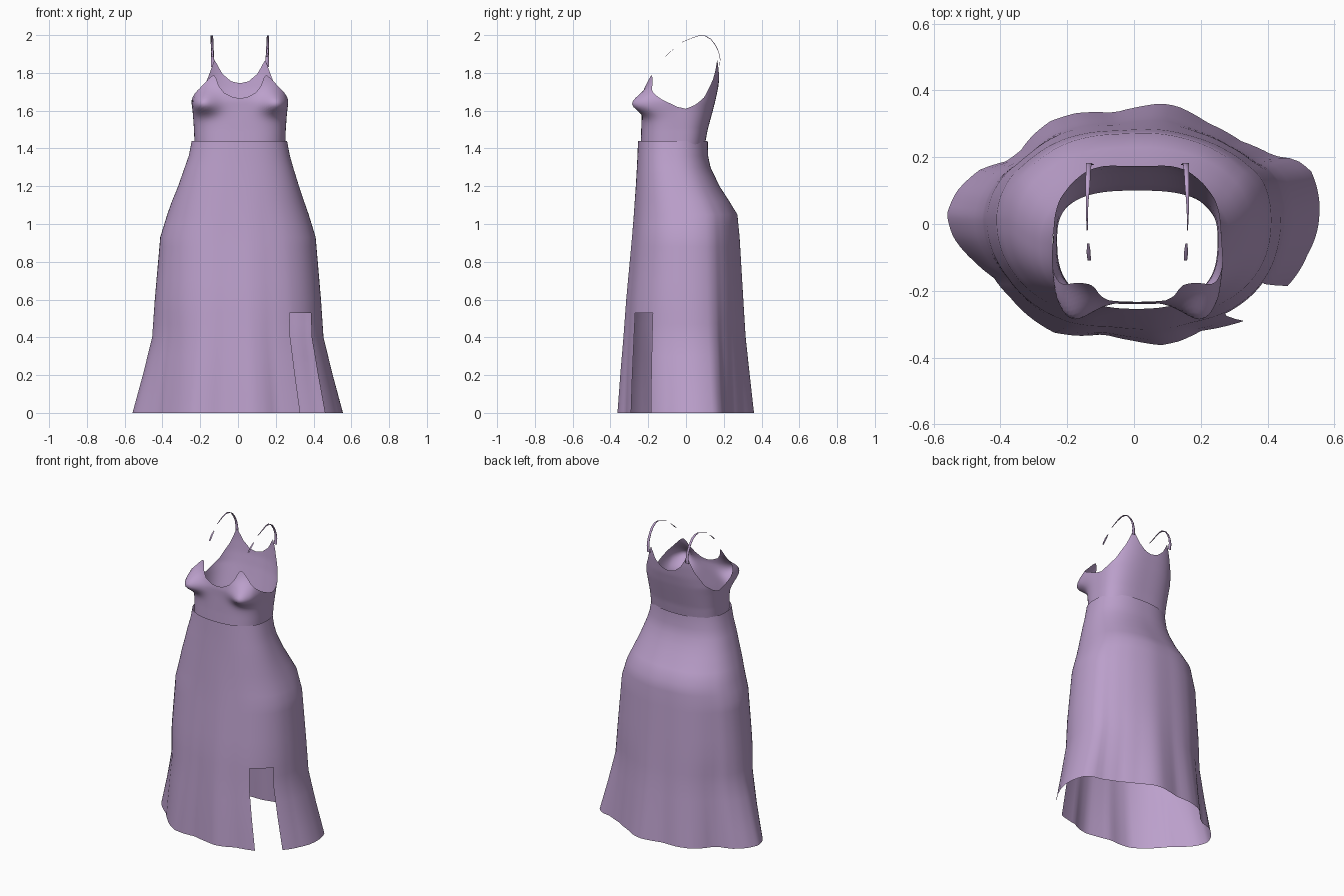
import bpy, bmesh, math
from mathutils import Vector

if "Cube" in bpy.data.objects:
    bpy.data.objects.remove(bpy.data.objects["Cube"])

mauve = bpy.data.materials.new("mauve fabric")
mauve.diffuse_color = (0.50, 0.35, 0.60, 1)
mauve.use_nodes = True
mauve.node_tree.nodes["Principled BSDF"].inputs["Base Color"].default_value = mauve.diffuse_color


def table(rows, v):
    """Piecewise linear lookup; rows are sorted by their first value."""
    if v <= rows[0][0]:
        return rows[0][1:]
    for a, b in zip(rows, rows[1:]):
        if v <= b[0]:
            f = (v - a[0]) / (b[0] - a[0])
            return tuple(p + (q - p) * f for p, q in zip(a[1:], b[1:]))
    return rows[-1][1:]


def squircle(ang, a, b, n):
    """Point of a superellipse in the direction ang."""
    c, s = math.cos(ang), math.sin(ang)
    r = (abs(c / a) ** n + abs(s / b) ** n) ** (-1 / n)
    return r * c, r * s


def loft(name, rings, keep=lambda i, j: True):
    """Closed rings of points joined into an open shell."""
    bm = bmesh.new()
    vs = [[bm.verts.new(p) for p in ring] for ring in rings]
    n = len(rings[0])
    for j in range(len(rings) - 1):
        for i in range(n):
            if keep(i, j):
                k = (i + 1) % n
                bm.faces.new((vs[j][i], vs[j][k], vs[j + 1][k], vs[j + 1][i]))
    bmesh.ops.delete(bm, geom=[v for v in bm.verts if not v.link_faces], context='VERTS')
    me = bpy.data.meshes.new(name)
    bm.to_mesh(me)
    bm.free()
    me.shade_smooth()
    me.materials.append(mauve)
    ob = bpy.data.objects.new(name, me)
    bpy.context.collection.objects.link(ob)
    return ob


# Skirt: wavy hem outline blended into a rounded waist
HEM = [(.46, -.185), (.52, -.09), (.555, .03), (.55, .10), (.53, .16), (.485, .195), (.42, .205),
       (.32, .25), (.22, .305), (.13, .355), (.08, .363), (0, .35), (-.06, .335), (-.17, .335),
       (-.25, .31), (-.30, .27), (-.34, .22), (-.38, .19), (-.46, .165), (-.53, .10), (-.56, .03),
       (-.54, -.04), (-.48, -.11), (-.42, -.16), (-.37, -.22), (-.31, -.28), (-.24, -.325),
       (-.17, -.335), (-.09, -.33), (0, -.35), (.08, -.363), (.14, -.35), (.20, -.32), (.33, -.29)]
polar = sorted((math.atan2(y / .365, x / .56) % math.tau, math.hypot(x / .56, y / .365)) for x, y in HEM)
polar = [(polar[-1][0] - math.tau, polar[-1][1])] + polar + [(polar[0][0] + math.tau, polar[0][1])]

# z, centre x, half width, front y, back y, amount of hem wave
SKIRT = [(0, 0, .56, -.365, .363, 1), (.2, 0, .505, -.35, .34, .75), (.4, 0, .455, -.333, .318, .5),
         (.6, 0, .441, -.318, .305, .32), (.93, 0, .412, -.287, .285, .2), (1.05, 0, .375, -.277, .273, .12),
         (1.12, 0, .35, -.272, .23, .08), (1.2, .003, .32, -.266, .178, .03), (1.3, .005, .287, -.26, .13, 0),
         (1.36, .007, .268, -.257, .117, 0), (1.44, .0075, .252, -.254, .115, 0)]
SLIT_A, SLIT_B, SLIT_N, REST_N, SLIT_TOP = math.radians(-53.5), math.radians(-31.7), 8, 120, .53
angles = [SLIT_A + (SLIT_B - SLIT_A) * i / SLIT_N for i in range(SLIT_N)]
angles += [SLIT_B + (math.tau - SLIT_B + SLIT_A) * i / REST_N for i in range(REST_N)]
levels = sorted({0, .1, .2, .3, .4, .47, SLIT_TOP, .6, .7, .8, .88, .93, .99, 1.05, 1.12, 1.2, 1.25, 1.3, 1.36, 1.44})
rings = []
for z in levels:
    cx, w, yf, yb, wave = table(SKIRT, z)
    ring = []
    for a in angles:
        ux, uy = squircle(a, 1, 1, 2.4)
        r = table(polar, a % math.tau)[0]
        ux += (r * math.cos(a) - ux) * wave
        uy += (r * math.sin(a) - uy) * wave
        ring.append((cx + ux * w, (yf + yb) / 2 + uy * (yb - yf) / 2, z))
    rings.append(ring)
loft("skirt", rings, lambda i, j: i >= SLIT_N or levels[j] >= SLIT_TOP)

# Bodice: edge height by angle from the front, body size by height
EDGE = [(0, 1.665), (12, 1.672), (25, 1.695), (34, 1.73), (41, 1.775), (46, 1.79), (52, 1.77), (62, 1.72),
        (77, 1.66), (90, 1.62), (100, 1.61), (111, 1.63), (123, 1.67), (138, 1.77), (144, 1.83),
        (147, 1.87), (150, 1.85), (157, 1.795), (168, 1.755), (180, 1.745)]
# z, half width, front y, back y, roundness of the front
BODY = [(1.42, .24, -.24, .10, 2.8), (1.5, .243, -.237, .115, 2.8), (1.6, .25, -.235, .142, 2.8),
        (1.65, .255, -.235, .155, 2.7), (1.72, .25, -.225, .17, 2.2), (1.8, .245, -.21, .18, 1.9),
        (1.87, .245, -.2, .181, 1.9)]
CX, CY, COLS, ROWS = .01, -.045, 144, 22


def body_point(a, z):
    w, yf, yb, nf = table(BODY, z)
    front = math.sin(a) < 0
    x, y = squircle(a, w, CY - yf if front else yb - CY, nf if front else 2.8)
    # cups
    if front:
        dz = z - 1.635
        d = ((abs(x) - .195) / .065) ** 2 + (dz / (.042 if dz < 0 else .065)) ** 2
        bump = math.exp(-d * .7) * min(1, -math.sin(a) * 2.5)
        y -= .085 * bump
        x += math.copysign(.012 * bump, x)
    return Vector((CX + x, CY + y, z))


rings = [[] for _ in range(ROWS + 1)]
for i in range(COLS):
    a = math.tau * i / COLS - math.pi / 2
    deg = 360 * i / COLS
    top = table(EDGE, min(deg, 360 - deg))[0]
    for j in range(ROWS + 1):
        rings[j].append(body_point(a, 1.42 + (top - 1.42) * j / ROWS))
loft("bodice", rings)


# Straps: thin flat ribbons, with a short loose piece in front
def ribbon(name, path, side):
    rings = []
    for y, z, off, half in path:
        x = CX + side * off
        rings.append([(x - half, y, z), (x + half, y, z), (x + half, y + .002, z + .003), (x - half, y + .002, z + .003)])
    loft(name, rings)


BACK = [(.176, 1.83, .142, .012), (.180, 1.87, .145, .009), (.172, 1.91, .146, .008), (.155, 1.945, .147, .007),
        (.13, 1.978, .148, .007), (.10, 1.994, .149, .006), (.07, 1.996, .15, .004), (.03, 1.983, .151, .003), (-.02, 1.962, .15, .0015)]
LOOSE = [(-.06, 1.93, .147, .003), (-.085, 1.91, .146, .006), (-.11, 1.885, .144, .005)]
for side, word in ((-1, "left"), (1, "right")):
    ribbon(word + "_strap_back", BACK, side)
    ribbon(word + "_strap_front", LOOSE, side)
